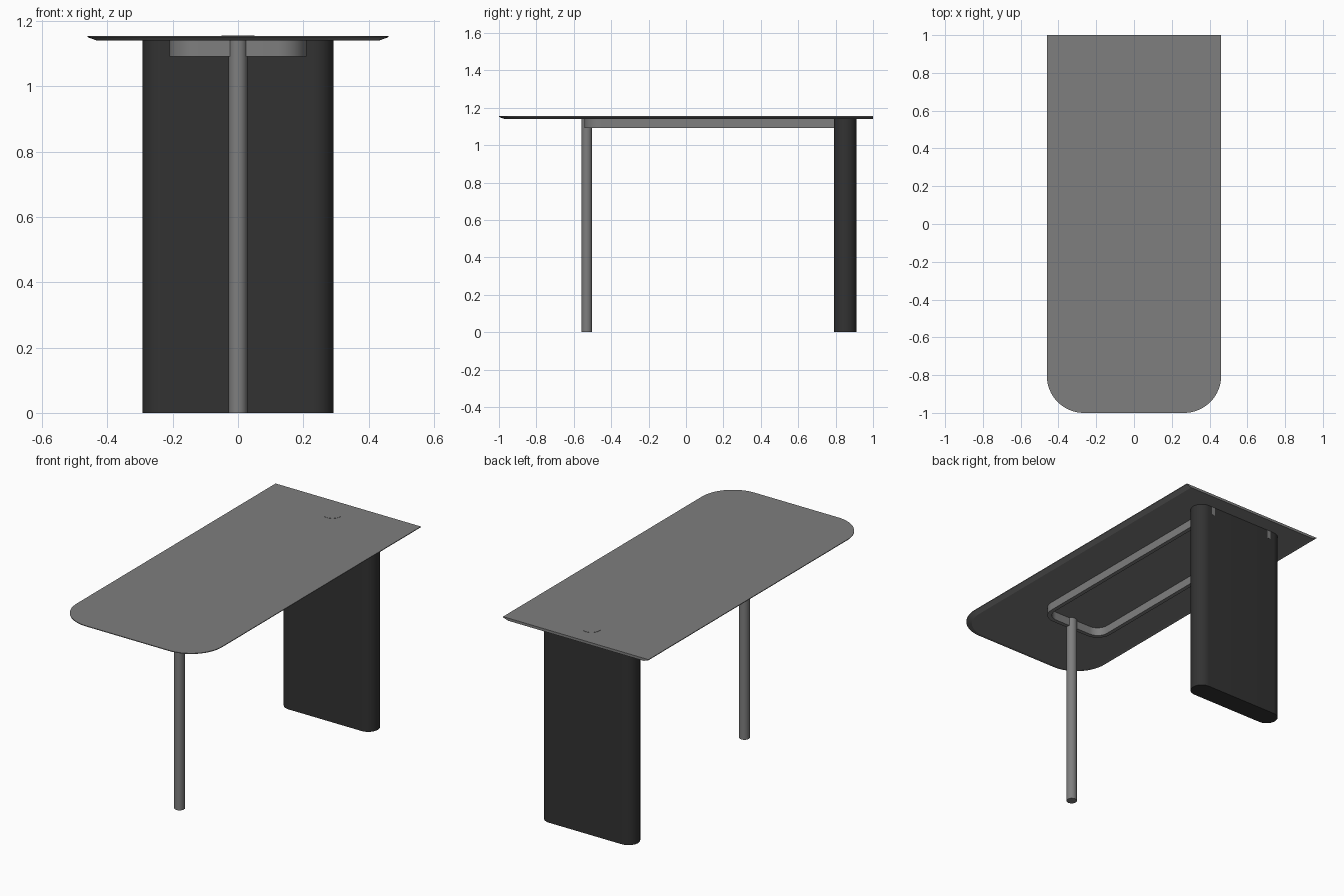
import bpy, bmesh
from math import sin, cos, pi

if "Cube" in bpy.data.objects:
    bpy.data.objects.remove(bpy.data.objects["Cube"])

TOP_Z, UNDER_Z = 1.155, 1.14


def material(name, v):
    mat = bpy.data.materials.new(name)
    mat.diffuse_color = (v, v, v, 1)
    mat.use_nodes = True
    mat.node_tree.nodes["Principled BSDF"].inputs["Base Color"].default_value = mat.diffuse_color
    return mat


GREY = material("mid_grey", 0.21)
DARK = material("dark_panel", 0.032)


def arc(cx, cy, r, a0, a1, n):
    """Points along an arc, angles in degrees."""
    return [(cx + r * cos((a0 + (a1 - a0) * i / n) * pi / 180),
             cy + r * sin((a0 + (a1 - a0) * i / n) * pi / 180)) for i in range(n + 1)]


def skin(name, rings, mat=GREY, angle=0.5):
    """Solid through a series of closed 3D rings, capped at both ends."""
    bm = bmesh.new()
    loops = [[bm.verts.new(p) for p in ring] for ring in rings]
    n = len(loops[0])
    for a, b in zip(loops, loops[1:]):
        for i in range(n):
            j = (i + 1) % n
            bm.faces.new((a[i], a[j], b[j], b[i]))
    bm.faces.new(loops[0][::-1])
    bm.faces.new(loops[-1])
    bmesh.ops.recalc_face_normals(bm, faces=bm.faces)
    mesh = bpy.data.meshes.new(name)
    bm.to_mesh(mesh)
    bm.free()
    mesh.materials.append(mat)
    obj = bpy.data.objects.new(name, mesh)
    bpy.context.collection.objects.link(obj)
    bpy.ops.object.select_all(action='DESELECT')
    bpy.context.view_layer.objects.active = obj
    obj.select_set(True)
    bpy.ops.object.shade_smooth_by_angle(angle=angle)
    return obj


def flat(pts, z):
    return [(x, y, z) for x, y in pts]


def prism(name, pts, z0, z1, mat=GREY):
    return skin(name, [flat(pts, z0), flat(pts, z1)], mat)


# Table top: rounded front corners, straight back, undercut edge
def top_outline(inset):
    r, cx, cy = 0.1965 - inset, 0.265, -0.8035
    return (arc(-cx, cy, r, 180, 270, 16) + arc(cx, cy, r, 270, 360, 16)
            + [(cx + r, 1.0), (-cx - r, 1.0)])


skin("table_top", [flat(top_outline(0.03), UNDER_Z), flat(top_outline(0), 1.151),
                   flat(top_outline(0), TOP_Z)], angle=0.3)

# Cable cap in the top
prism("cable_cap", arc(0, 0.857, 0.05, 0, 348.75, 31), 1.145, 1.1565)

# Dark panel leg with fully rounded ends
prism("panel_leg", arc(0.231, 0.851, 0.061, -90, 90, 20)
      + arc(-0.231, 0.851, 0.061, 90, 270, 20), 0, UNDER_Z, DARK)


# U-shaped frame rail, its ends showing just through the back of the panel
def u_path(inset):
    r, cx, cy = 0.09 - inset, 0.12, -0.453
    return ([(-cx - r, 0.9125)] + arc(-cx, cy, r, 180, 270, 12)
            + arc(cx, cy, r, 270, 360, 12) + [(cx + r, 0.9125)])


skin("frame_rail", [[(*o, 1.092), (*i, 1.092), (*i, UNDER_Z), (*o, UNDER_Z)]
                    for o, i in zip(u_path(0), u_path(0.024))])

# Round front leg
prism("front_leg", arc(0, -0.53, 0.0285, 0, 348.75, 31), 0, UNDER_Z)
